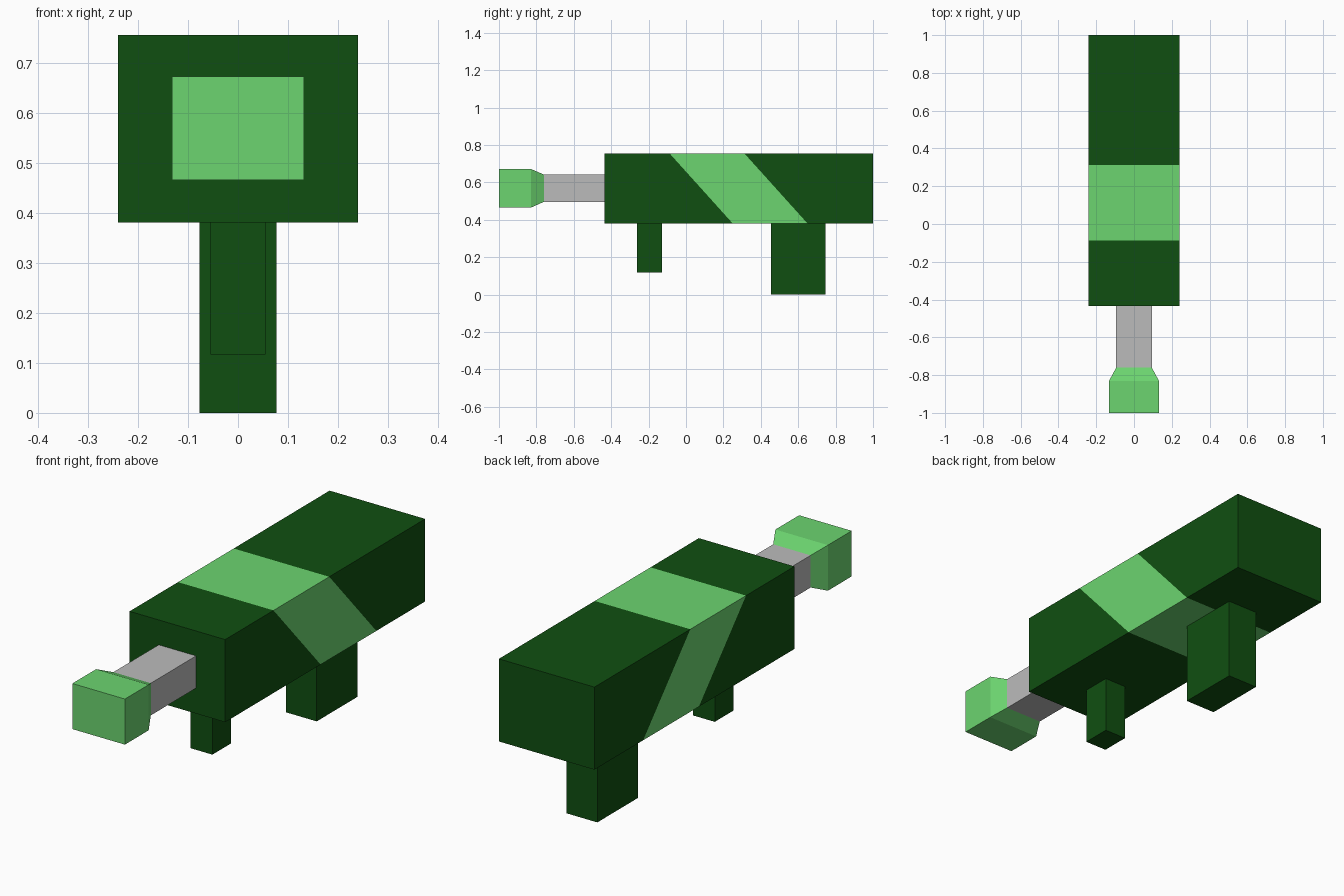
import bpy, bmesh
from mathutils import Vector

default = bpy.data.objects.get("Cube")
if default:
    bpy.data.objects.remove(default, do_unlink=True)


def material(name, rgb):
    mat = bpy.data.materials.new(name)
    mat.use_nodes = True
    color = (*rgb, 1)
    mat.diffuse_color = color
    mat.node_tree.nodes["Principled BSDF"].inputs["Base Color"].default_value = color
    return mat


dark_green = material("dark green", (0.005, 0.078, 0.0055))
light_green = material("light green", (0.15, 0.66, 0.16))
grey = material("grey", (0.5, 0.5, 0.5))


def finish(name, bm, *mats):
    bmesh.ops.recalc_face_normals(bm, faces=bm.faces)
    mesh = bpy.data.meshes.new(name)
    bm.to_mesh(mesh)
    bm.free()
    for mat in mats:
        mesh.materials.append(mat)
    obj = bpy.data.objects.new(name, mesh)
    bpy.context.collection.objects.link(obj)
    return obj


def loft(rings):
    """Box-section solid along y; each ring is (y, half width, z low, z high)."""
    bm = bmesh.new()
    loops = [[bm.verts.new((x, y, z)) for x, z in
              ((-w, lo), (w, lo), (w, hi), (-w, hi))] for y, w, lo, hi in rings]
    for a, b in zip(loops, loops[1:]):
        for i in range(4):
            j = (i + 1) % 4
            bm.faces.new((a[i], a[j], b[j], b[i]))
    bm.faces.new(loops[0])
    bm.faces.new(loops[-1])
    return bm


def box(half_width, y0, y1, lo, hi):
    return loft([(y0, half_width, lo, hi), (y1, half_width, lo, hi)])


# Body, cut by two slanted planes into a diagonal band
LOW, HIGH = 0.38, 0.755
body = box(0.24, -0.435, 1.0, LOW, HIGH)
front_edge = Vector((0, -0.088, HIGH))
back_edge = Vector((0, 0.312, HIGH))
slant = Vector((0, 0.338, LOW - HIGH))
normal = slant.cross(Vector((1, 0, 0))).normalized()
if normal.y < 0:
    normal.negate()
for point in (front_edge, back_edge):
    bmesh.ops.bisect_plane(body, geom=body.verts[:] + body.edges[:] + body.faces[:],
                           plane_co=point, plane_no=normal)
for face in body.faces:
    center = face.calc_center_median()
    in_band = (center - front_edge).dot(normal) > 0 > (center - back_edge).dot(normal)
    face.material_index = int(in_band)
finish("body", body, dark_green, light_green)

# Grips under the body
finish("front_grip", box(0.055, -0.262, -0.128, 0.117, LOW), dark_green)
finish("rear_grip", box(0.077, 0.455, 0.746, 0, LOW), dark_green)

# Barrel and flared muzzle
finish("barrel", box(0.094, -0.76, -0.435, 0.496, 0.642), grey)
finish("muzzle", loft([(-1.0, 0.132, 0.465, 0.672), (-0.83, 0.132, 0.465, 0.672),
                       (-0.76, 0.094, 0.496, 0.642)]), light_green)
